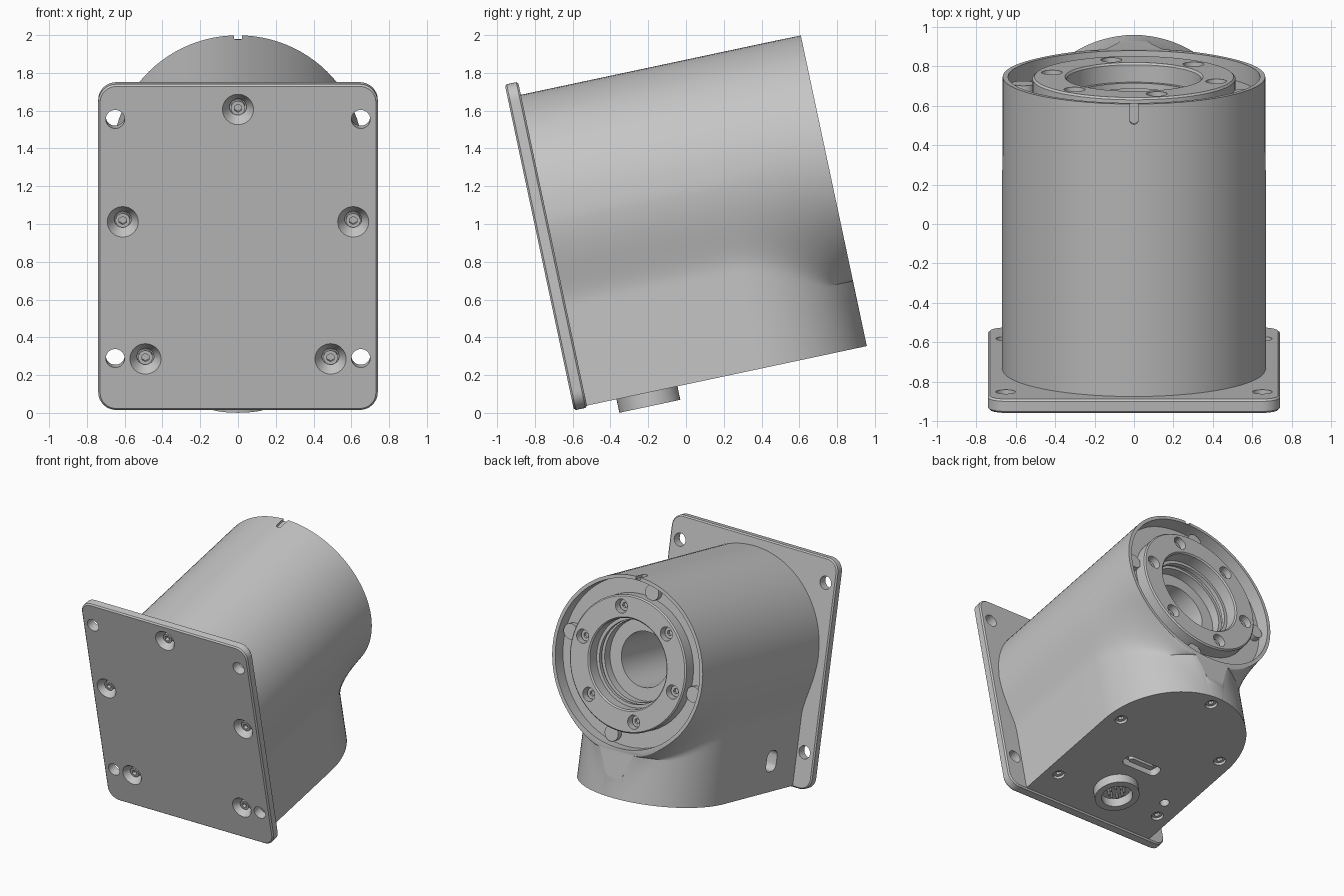
import bpy, bmesh
from math import sin, cos, pi, sqrt, radians
from mathutils import Matrix, Vector

cube = bpy.data.objects.get("Cube")
if cube:
    bpy.data.objects.remove(cube)

# Parts are built upright along y, then tilted about x
TILT = Matrix.Rotation(radians(12), 4, 'X')
AXIS = 1.164                      # height of the barrel axis
R, HALF = 0.665, 0.585            # barrel radius, foot half width
FRONT, BACK, FOOT = -0.507, 1.01, 0.147

grey = bpy.data.materials.new("plain grey")
grey.use_nodes = True
colour = (0.56, 0.56, 0.56, 1)
grey.diffuse_color = colour
grey.node_tree.nodes["Principled BSDF"].inputs["Base Color"].default_value = colour


def make(name, bm):
    bmesh.ops.recalc_face_normals(bm, faces=bm.faces)
    mesh = bpy.data.meshes.new(name)
    bm.to_mesh(mesh)
    bm.free()
    obj = bpy.data.objects.new(name, mesh)
    bpy.context.collection.objects.link(obj)
    mesh.materials.append(grey)
    return obj


def skin(name, rings, caps=True):
    """Surface through equal rings of points."""
    bm = bmesh.new()
    loops = [[bm.verts.new(p) for p in ring] for ring in rings]
    n = len(loops[0])
    for a, b in zip(loops, loops[1:]):
        for i in range(n):
            j = (i + 1) % n
            bm.faces.new((a[i], a[j], b[j], b[i]))
    if caps:
        bm.faces.new(loops[0])
        bm.faces.new(loops[-1])
    else:
        bmesh.ops.remove_doubles(bm, verts=bm.verts, dist=1e-5)
    return make(name, bm)


def rod(name, start, end, r1, r2=None, sides=32):
    """Cylinder or cone between two points."""
    start, end = Vector(start), Vector(end)
    d = end - start
    bm = bmesh.new()
    place = Matrix.Translation((start + end) / 2) @ d.to_track_quat('Z', 'Y').to_matrix().to_4x4()
    bmesh.ops.create_cone(bm, cap_ends=True, segments=sides, radius1=r1,
                          radius2=r1 if r2 is None else r2, depth=d.length, matrix=place)
    return make(name, bm)


def rounded(w, h, r, steps=8):
    """Rounded rectangle outline."""
    pts = []
    for k, (sx, sy) in enumerate(((1, 1), (-1, 1), (-1, -1), (1, -1))):
        for i in range(steps + 1):
            a = (k + i / steps) * pi / 2
            pts.append((sx * (w / 2 - r) + r * cos(a), sy * (h / 2 - r) + r * sin(a)))
    return pts


def cut(target, *cutters):
    for c in cutters:
        m = target.modifiers.new("cut", 'BOOLEAN')
        m.operation, m.solver, m.object = 'DIFFERENCE', 'EXACT', c
        with bpy.context.temp_override(object=target, active_object=target):
            bpy.ops.object.modifier_apply(modifier=m.name)
        bpy.data.objects.remove(c)


def lathe(name, profile, sides=96):
    """Closed (radius, y) profile turned about the barrel axis."""
    turns = [2 * pi * i / sides for i in range(sides + 1)]
    return skin(name, [[(r * cos(a), y, AXIS + r * sin(a)) for r, y in profile]
                       for a in turns], False)


# Housing: round barrel blended into a foot with a round back end
def half_width(y, z):
    c = sqrt(max(R * R - (AXIS - z) ** 2, 0)) - max(0, AXIS - R - z)
    t = HALF * sqrt(max(0, 1 - (max(0, y - 0.4) / (BACK - 0.4)) ** 2))
    k = 0.12 + 0.4 * (1 - t / HALF)
    return max(c, t, 0.02) + max(k - abs(c - t), 0) ** 2 / (4 * k)


rows = [AXIS - R * sin(pi / 2 * i / 24) for i in range(25)]
rows += [AXIS - R + (FOOT - AXIS + R) * i / 10 for i in range(1, 11)]
stations = [FRONT, 0] + [0.4 + (BACK - 0.4) * sin(pi / 2 * i / 24) for i in range(25)]
rings = []
for y in stations:
    arc = [(R * cos(pi * i / 48), y, AXIS + R * sin(pi * i / 48)) for i in range(1, 48)]
    left = [(-half_width(y, z), y, z) for z in rows]
    right = [(half_width(y, z), y, z) for z in reversed(rows)]
    rings.append(arc + left + right)
housing = skin("housing", rings)

# Recess behind the rim, bore and top notch
cut(housing,
    rod("c", (0, 0.91, AXIS), (0, 1.1, AXIS), 0.638, sides=96),
    rod("c", (0, 0.04, AXIS), (0, 1.1, AXIS), 0.39, sides=64),
    skin("c", [[(x, 1.015 + y, z) for x, y in rounded(0.042, 0.22, 0.02)]
               for z in (1.809, 1.9)]))

# Side slot
cut(housing, skin("c", [[(x, -0.18 + y, 0.385 + z) for y, z in rounded(0.13, 0.16, 0.05)]
                        for x in (-0.8, -0.5)]))

# Underside slot, drain hole and screws
cut(housing,
    skin("c", [[(x, 0.12 + y, z) for x, y in rounded(0.32, 0.1, 0.04)] for z in (0.1, 0.21)]),
    rod("c", (-0.42, -0.125, 0.1), (-0.42, -0.125, 0.25), 0.035))
parts = [housing,
         skin("underside_connector", [[(x, 0.12 + y, z) for x, y in rounded(0.22, 0.04, 0.018)]
                                      for z in (0.16, 0.22)])]
for x, y in [(s * 0.47, y) for s in (-1, 1) for y in (-0.27, 0.455)] + [(0, 0.93)]:
    cut(housing, rod("c", (x, y, 0.1), (x, y, 0.2), 0.045))
    screw = rod("base_screw", (x, y, 0.165), (x, y, 0.21), 0.04)
    cut(screw, rod("c", (x, y, 0.15), (x, y, 0.19), 0.022, sides=6))
    parts.append(screw)

# Round socket under the foot
socket = rod("socket", (0, -0.18, 0.074), (0, -0.18, 0.2), 0.165, sides=64)
cut(socket, rod("c", (0, -0.18, 0.05), (0, -0.18, 0.17), 0.115, sides=48))
parts.append(socket)
for i in range(8):
    a = i * pi / 4
    p = Vector((0.055 * cos(a), -0.18 + 0.055 * sin(a), 0.1))
    parts.append(rod("socket_pin", p, p + Vector((0, 0, 0.08)), 0.01, sides=10))
parts.append(rod("socket_key", (0, -0.08, 0.1), (0, -0.08, 0.18), 0.02, sides=16))

# Flange ring with a stepped bore, and lugs in the gap around it
flange = lathe("flange", [(0.505, BACK), (0.515, 1.0), (0.515, 0.86), (0.4, 0.86), (0.4, 0.03),
                          (0, 0.03), (0, 0.06), (0.21, 0.06), (0.21, 0.78), (0.31, 0.78),
                          (0.31, 0.85), (0.335, 0.85), (0.335, 0.88), (0.315, 0.88),
                          (0.315, 0.91), (0.34, 0.91), (0.34, 1.0), (0.35, BACK)])
for i in range(6):
    a = radians(14.5 + 60 * i)
    x, z = 0.43 * cos(a), AXIS + 0.43 * sin(a)
    cut(flange, rod("c", (x, 0.94, z), (x, 1.1, z), 0.053))
    bolt = rod("flange_bolt", (x, 0.92, z), (x, 0.965, z), 0.042)
    cut(bolt, rod("c", (x, 0.94, z), (x, 1.0, z), 0.022, sides=6))
    parts.append(bolt)
parts.append(flange)
for i in range(4):
    a = radians(10 + 90 * i)
    x, z = 0.57 * cos(a), AXIS + 0.57 * sin(a)
    parts.append(rod("recess_lug", (x, 0.9, z), (x, 0.955, z), 0.06))

# Mounting plate with chamfered rim
plate = skin("mounting_plate",
             [[(x, y, 1.018 + z) for x, z in rounded(1.48 - 2 * d, 1.763 - 2 * d, 0.095 - d)]
              for y, d in ((-0.577, 0.01), (-0.567, 0), (-0.515, 0), (-0.505, 0.01))])
for x in (-0.65, 0.65):
    for z in (0.418, 1.712):
        cut(plate, rod("c", (x, -0.7, z), (x, -0.4, z), 0.05))
        cut(housing, rod("c", (x, -0.7, z), (x, -0.35, z), 0.05))

# Countersunk plate screws
for x, z in ((0, 1.765), (-0.61, 1.157), (0.61, 1.157), (-0.49, 0.415), (0.49, 0.415)):
    cut(plate, rod("c", (x, -0.578, z), (x, -0.52, z), 0.083, 0.045),
        rod("c", (x, -0.55, z), (x, -0.45, z), 0.045))
    screw = rod("plate_screw", (x, -0.545, z), (x, -0.49, z), 0.038)
    cut(screw, rod("c", (x, -0.6, z), (x, -0.52, z), 0.022, sides=6))
    parts.append(screw)
parts.append(plate)

# Tilt everything and smooth the curved faces
for obj in bpy.context.selected_objects:
    obj.select_set(False)
for obj in parts:
    obj.data.transform(TILT)
    obj.select_set(True)
bpy.context.view_layer.objects.active = housing
bpy.ops.object.shade_smooth_by_angle(angle=radians(30))
